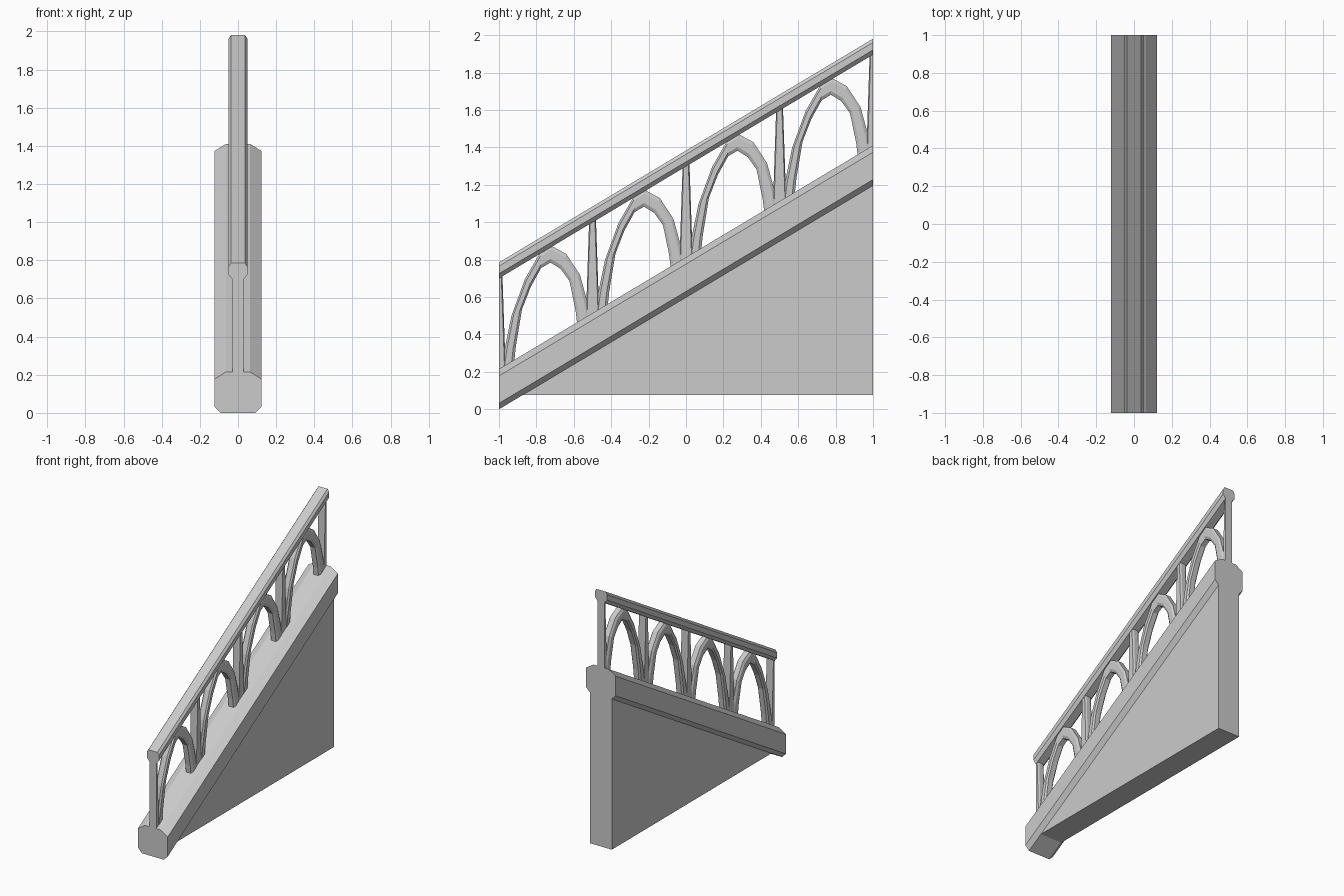
import bpy

SLOPE = 0.598

cube = bpy.data.objects.get("Cube")
if cube:
    bpy.data.objects.remove(cube, do_unlink=True)

stone = bpy.data.materials.new("grey stone")
stone.use_nodes = True
grey = (0.6, 0.6, 0.6, 1)
stone.diffuse_color = grey
stone.node_tree.nodes["Principled BSDF"].inputs["Base Color"].default_value = grey


def loft(name, rings, sheared=True):
    """Skin a list of closed rings and cap the ends; shear along the stair slope."""
    n = len(rings[0])
    verts = [(x, y, z + (SLOPE * (y + 1) if sheared else 0))
             for ring in rings for x, y, z in ring]
    faces = [list(range(n)), list(range(len(verts) - n, len(verts)))[::-1]]
    for r in range(len(rings) - 1):
        for k in range(n):
            a, b = r * n + k, r * n + (k + 1) % n
            faces.append([b, a, a + n, b + n])
    mesh = bpy.data.meshes.new(name)
    mesh.from_pydata(verts, [], faces)
    mesh.materials.append(stone)
    obj = bpy.data.objects.new(name, mesh)
    bpy.context.collection.objects.link(obj)
    # consistent outward normals
    import bmesh
    bm = bmesh.new()
    bm.from_mesh(mesh)
    bmesh.ops.recalc_face_normals(bm, faces=bm.faces)
    bm.to_mesh(mesh)
    bm.free()
    return obj


def sloped_bar(name, half):
    """Mirror a half profile (x, z) and run it the full length."""
    profile = half + [(-x, z) for x, z in reversed(half)]
    return loft(name, [[(x, y, z) for x, z in profile] for y in (-1, 1)])


# Long sloped members
sloped_bar("base_beam", [(0.09, 0), (0.122, 0.032), (0.122, 0.178), (0.063, 0.215)])
sloped_bar("handrail", [(0.03, 0.7), (0.05, 0.725), (0.05, 0.765), (0.037, 0.785)])

# Triangular wall under the beam
wall_z, lift = 0.075, 0.02
triangle = [((wall_z - lift) / SLOPE - 1, wall_z), (1, wall_z), (1, 2 * SLOPE + lift)]
loft("support_wall", [[(x, y, z) for y, z in triangle] for x in (-0.09, 0.09)], False)

# Posts, flaring toward the foot, with chamfered sides; halved at both ends
for i in range(5):
    centre = -1 + i * 0.5
    rings = []
    for z, w in ((0.19, 0.036), (0.72, 0.018)):
        section = [(0.028, w - 0.006), (0.015, w), (-0.015, w), (-0.028, w - 0.006)]
        section += [(x, -y) for x, y in reversed(section)]
        rings.append([(x, min(1, max(-1, centre + y)), z) for x, y in section])
    if i in (0, 4):
        # keep only the inner half of the section
        keep = slice(0, 4) if i == 0 else slice(4, 8)
        rings = [ring[keep] + [(-ring[keep][-1][0] * s, centre, ring[0][2])
                               for s in (-1, 1)] for ring in rings]
    loft(f"post_{i + 1}", rings)

# Arches: outer and inner outlines of one half, from foot to crown
OUTER = [(0.238, 0.19), (0.223, 0.29), (0.183, 0.46), (0.11, 0.615), (0.03, 0.706)]
INNER = [(0.17, 0.19), (0.16, 0.28), (0.127, 0.46), (0.08, 0.553), (0.025, 0.62)]
SECTION = [(0, 0.02), (0.22, 0.03), (0.78, 0.03), (1, 0.02)]
SECTION += [(t, -x) for t, x in reversed(SECTION)]
pairs = list(zip(OUTER, INNER))
path = [(-1, p) for p in pairs] + [(1, p) for p in reversed(pairs)]
for i in range(4):
    centre = -0.75 + i * 0.5
    rings = [[(x, centre + side * (o[0] + t * (n[0] - o[0])), o[1] + t * (n[1] - o[1]))
              for t, x in SECTION] for side, (o, n) in path]
    loft(f"arch_{i + 1}", rings)
